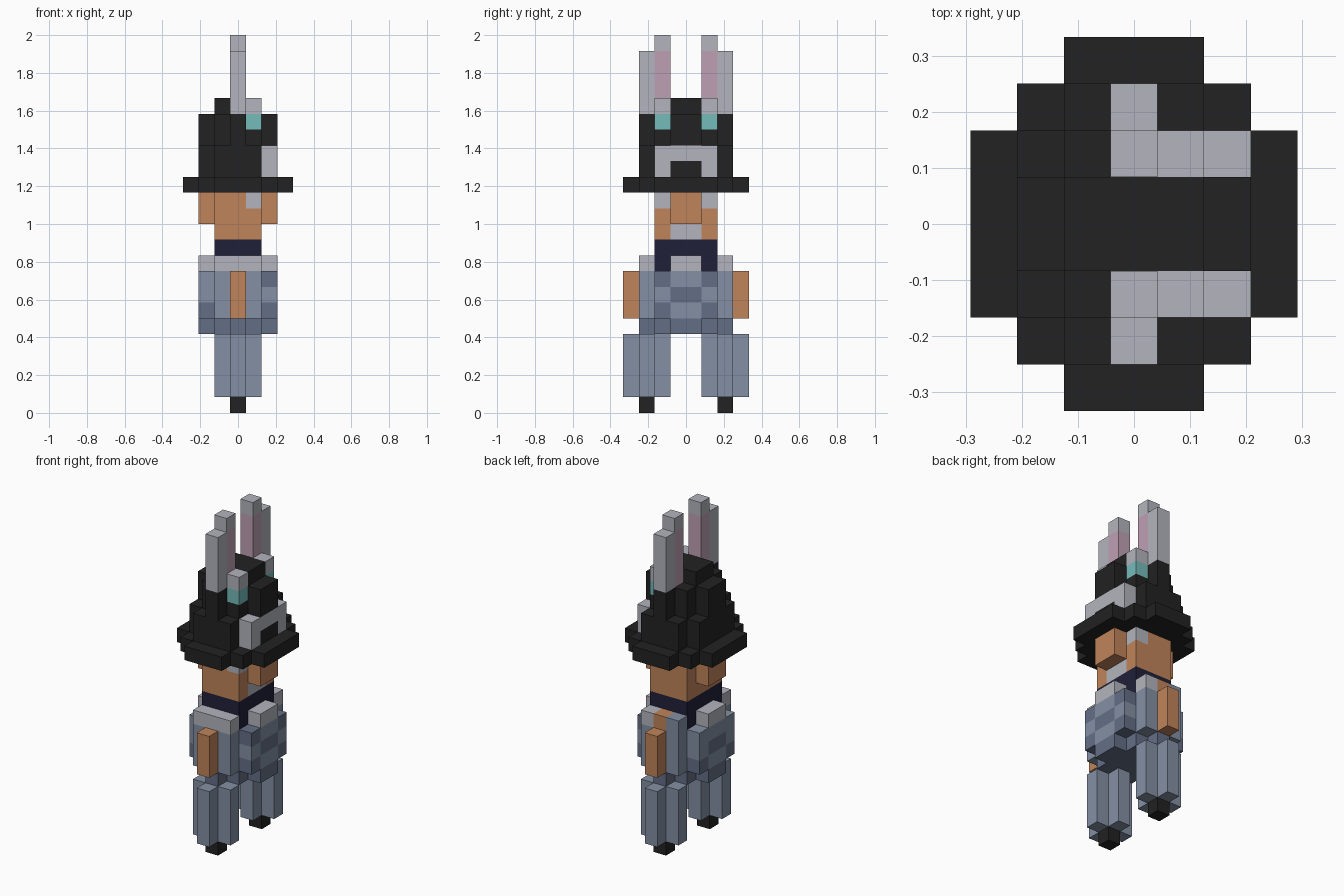
import bpy, bmesh
from mathutils import Vector

cube = bpy.data.objects.get("Cube")
if cube:
    bpy.data.objects.remove(cube, do_unlink=True)

U = 1 / 12  # edge of one block


def linear(code):
    vals = [int(code[i:i + 2], 16) / 255 for i in (0, 2, 4)]
    return [v / 12.92 if v < 0.04045 else ((v + 0.055) / 1.055) ** 2.4 for v in vals] + [1]


PALETTE = dict(grey="B3B5BD", black="222222", navy="20203A", skin="C0845A",
               blue="8490A4", slate="646E86", teal="74BBBA", pink="BFA0B4")
materials = {}
for name, code in PALETTE.items():
    mat = bpy.data.materials.new(name)
    mat.use_nodes = True
    mat.diffuse_color = linear(code)
    bsdf = mat.node_tree.nodes["Principled BSDF"]
    bsdf.inputs["Base Color"].default_value = linear(code)
    bsdf.inputs["Roughness"].default_value = 0.9
    materials[name] = mat
COLOURS = list(PALETTE)

blocks = {}  # (x, y, z) -> (part, colour)


def fill(part, colour, xs, ds, zs, sides=(1, -1)):
    """Blocks at columns xs, distances ds out from the middle, heights zs."""
    for x in xs:
        for d in ds:
            for z in zs:
                for s in sides:
                    blocks[x, s * (d + 0.5), z] = (part, colour)


def tiers(part, colour, widths, zs):
    """Rounded layer: widths[k] is the half depth of the columns at x = +-k."""
    for k, w in enumerate(widths):
        fill(part, colour, {k, -k}, range(w), zs)


MID = (-1, 0, 1)

# Shoes and plus-shaped legs
for s, side in ((1, "back"), (-1, "front")):
    fill(side + "_shoe", "black", [0], [2], [0], [s])
    fill(side + "_leg", "blue", MID, [2], range(1, 5), [s])
    fill(side + "_leg", "blue", [0], [1, 3], range(1, 5), [s])

# Belt, jacket and patterned chest
tiers("belt", "slate", (3, 2, 1), [5])
tiers("jacket", "blue", (3, 3, 2), range(6, 9))
fill("jacket", "slate", [2], [1], [6, 8])
fill("jacket", "slate", [-2], [1], [6])
fill("jacket", "slate", [-2, 2], [0], [7])
fill("arms", "skin", [0], [3], range(6, 9))

# Collar, shoulders and scarf
fill("scarf", "navy", MID, [0, 1], [9])
fill("collar", "grey", [-2, 2], [0], [9])
fill("collar", "grey", MID, [2], [9])
fill("collar", "skin", [0], [2], [9], [1])
fill("collar", "blue", [-1], [2], [9], [1])
tiers("scarf", "navy", (2, 2), [10])

# Head with grey chin and temples
tiers("head", "skin", (2, 2), [11])
fill("head", "grey", [1], [0], [11])
tiers("head", "skin", (2, 2, 1), [12, 13])
fill("head", "grey", [1], [1], [13])

# Hat: brim and stepped crown
tiers("hat_brim", "black", (4, 4, 3, 2), [14])
tiers("hat_crown", "black", (3, 3, 2), [15, 16])
tiers("hat_crown", "black", (3, 2, 1), [17, 18])
tiers("hat_crown", "black", (1, 1), [19])

# Animal face on the hat
fill("hat_muzzle", "grey", [2], [0, 1], [15, 16])
fill("hat_muzzle", "black", [2], [0], [15])
fill("hat_eyes", "teal", [1], [1], [18])
fill("hat_eyes", "grey", [1], [1], [19])

# Tall ears with pink inner column
fill("ears", "grey", [0], [2], range(19, 23))
fill("ears", "pink", [0], [1], range(19, 23))
fill("ears", "grey", [0], [1], [23])

# Turn each part into a mesh of its exposed block faces
AXES = [Vector(v) for v in ((1, 0, 0), (0, 1, 0), (0, 0, 1))]
for part in sorted({p for p, c in blocks.values()}):
    bm = bmesh.new()
    for cell, (owner, colour) in blocks.items():
        if owner != part:
            continue
        centre = Vector(cell) + Vector((0, 0, 0.5))
        for i in range(3):
            for sign in (1, -1):
                n = AXES[i] * sign
                if tuple(Vector(cell) + n) in blocks:
                    continue
                a, b = AXES[(i + 1) % 3], AXES[(i + 2) % 3] * sign
                corners = (-a - b, a - b, a + b, b - a)
                face = bm.faces.new([bm.verts.new((centre + (n + c) / 2) * U) for c in corners])
                face.material_index = COLOURS.index(colour)
    bmesh.ops.remove_doubles(bm, verts=bm.verts[:], dist=U / 100)
    mesh = bpy.data.meshes.new(part)
    for name in COLOURS:
        mesh.materials.append(materials[name])
    bm.to_mesh(mesh)
    bm.free()
    bpy.context.collection.objects.link(bpy.data.objects.new(part, mesh))
